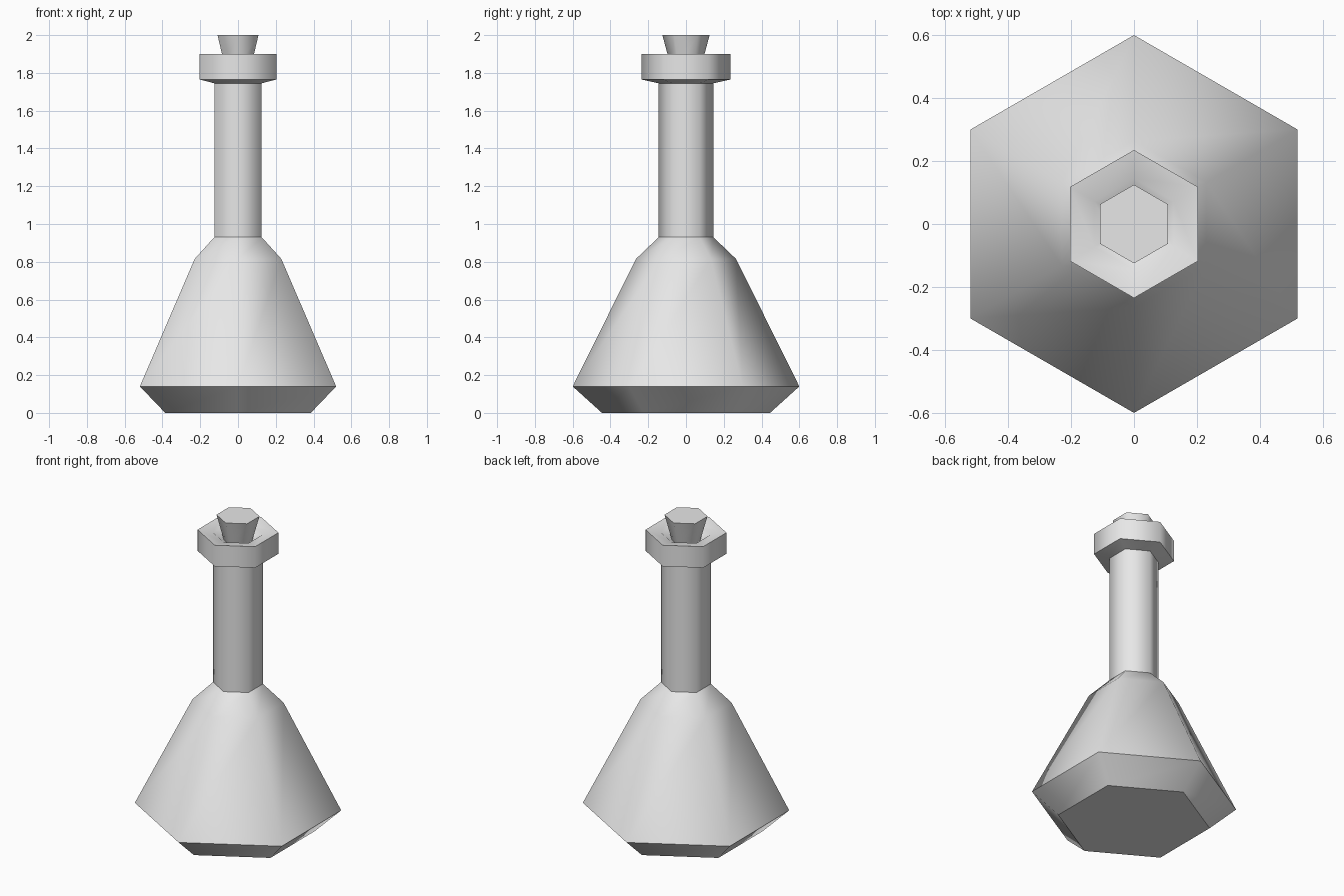
import bpy
import bmesh
from math import cos, sin, radians

if "Cube" in bpy.data.objects:
    bpy.data.objects.remove(bpy.data.objects["Cube"], do_unlink=True)

SIDES = 6

# Single pale grey material
grey = bpy.data.materials.new("pale grey")
grey.use_nodes = True
grey.diffuse_color = (0.8, 0.8, 0.8, 1)
grey.node_tree.nodes["Principled BSDF"].inputs["Base Color"].default_value = (0.8, 0.8, 0.8, 1)


def hex_part(name, profile, smooth_rings=(), cap_bottom=False, cap_top=False):
    """Turn a (radius, height) profile into a six-sided part.
    Corners are smooth; each ring is sharp unless listed in smooth_rings."""
    bm = bmesh.new()
    rings = []
    for radius, z in profile:
        angles = [radians(90 + 360 * i / SIDES) for i in range(SIDES)]
        rings.append([bm.verts.new((radius * cos(a), radius * sin(a), z)) for a in angles])
    for low, high in zip(rings, rings[1:]):
        for i in range(SIDES):
            j = (i + 1) % SIDES
            bm.faces.new((low[i], low[j], high[j], high[i])).smooth = True
    if cap_bottom:
        bm.faces.new(rings[0][::-1])
    if cap_top:
        bm.faces.new(rings[-1])
    for index, ring in enumerate(rings):
        if index not in smooth_rings:
            for i in range(SIDES):
                bm.edges.get((ring[i], ring[(i + 1) % SIDES])).smooth = False
    mesh = bpy.data.meshes.new(name)
    bm.to_mesh(mesh)
    bm.free()
    mesh.materials.append(grey)
    obj = bpy.data.objects.new(name, mesh)
    bpy.context.collection.objects.link(obj)
    return obj


# Wide body with an undercut base and a soft shoulder
hex_part("flask_body", [(0.445, 0), (0.6, 0.14), (0.265, 0.815), (0.145, 0.93)],
         smooth_rings=(2,), cap_bottom=True)

# Straight neck
hex_part("neck", [(0.145, 0.93), (0.145, 1.745)])

# Collar with a sloped underside and a mouth that dips inwards
hex_part("collar", [(0.145, 1.745), (0.235, 1.765), (0.235, 1.9), (0.145, 1.885), (0.08, 1.84)],
         smooth_rings=(3,))

# Tapered stopper seated in the mouth
hex_part("stopper", [(0.082, 1.84), (0.125, 2.0)], cap_bottom=True, cap_top=True)
